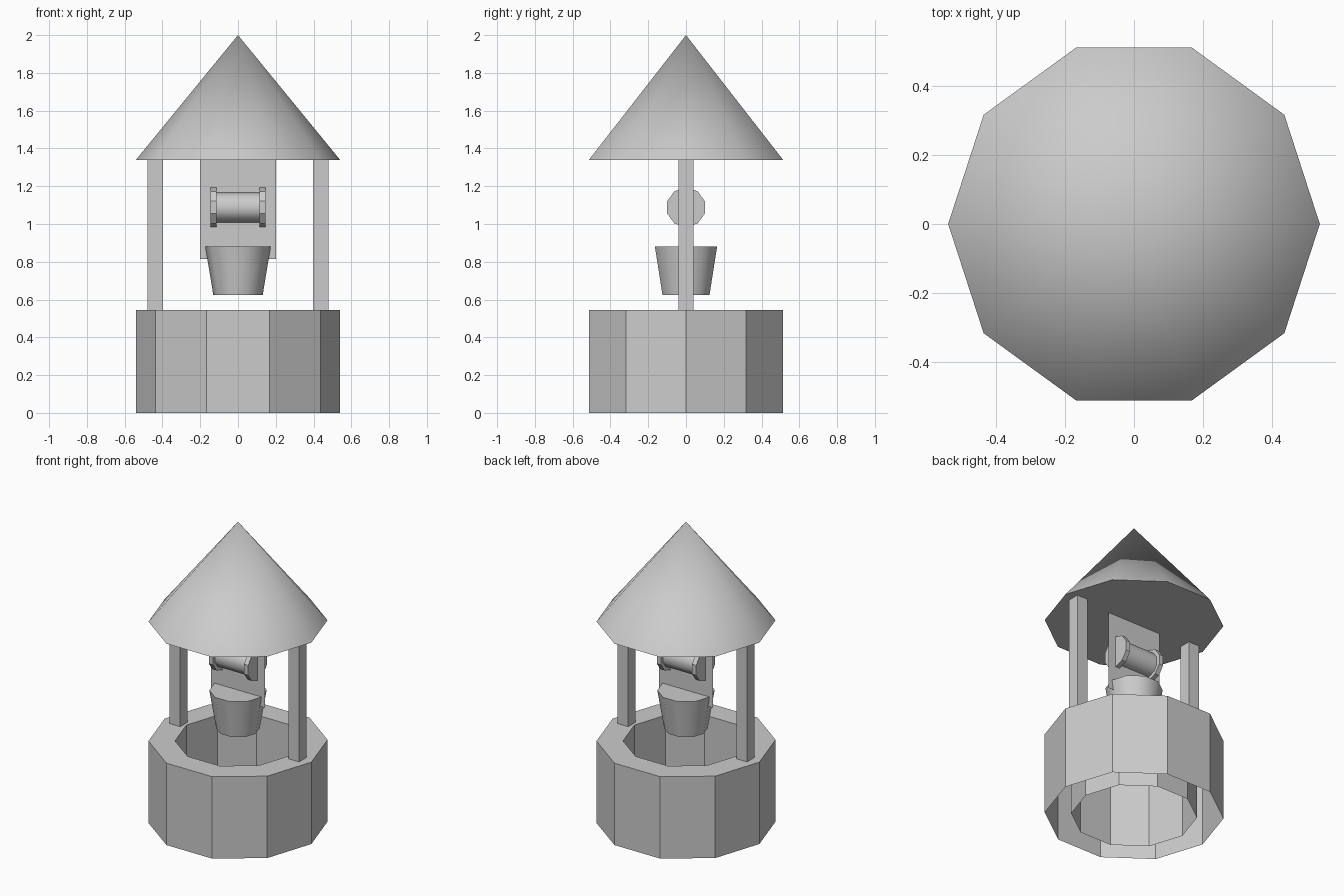
import bpy, bmesh, math
from mathutils import Matrix

if "Cube" in bpy.data.objects:
    bpy.data.objects.remove(bpy.data.objects["Cube"])

SIDES = 10


def finish(name, bm, smooth_angle=None):
    bmesh.ops.recalc_face_normals(bm, faces=bm.faces)
    mesh = bpy.data.meshes.new(name)
    bm.to_mesh(mesh)
    bm.free()
    ob = bpy.data.objects.new(name, mesh)
    bpy.context.collection.objects.link(ob)
    if smooth_angle:
        bpy.ops.object.select_all(action='DESELECT')
        ob.select_set(True)
        bpy.context.view_layer.objects.active = ob
        bpy.ops.object.shade_smooth_by_angle(angle=math.radians(smooth_angle))
    return ob


def lathe(name, profile, caps=False, matrix=Matrix(), smooth_angle=None):
    """Turn (radius, z) points round z; radius 0 makes a single tip vertex."""
    bm = bmesh.new()
    rings = []
    for r, z in profile:
        n = SIDES if r > 0 else 1
        ring = [bm.verts.new((r * math.cos(math.tau * i / SIDES),
                              r * math.sin(math.tau * i / SIDES), z)) for i in range(n)]
        rings.append(ring)
    for a, b in zip(rings, rings[1:]):
        for i in range(SIDES):
            j = (i + 1) % SIDES
            if len(b) == 1:
                bm.faces.new((a[i], a[j], b[0]))
            else:
                bm.faces.new((a[i], a[j], b[j], b[i]))
    if caps:
        for ring in (rings[0], rings[-1]):
            if len(ring) > 1:
                bm.faces.new(ring)
    bmesh.ops.transform(bm, matrix=matrix, verts=bm.verts)
    return finish(name, bm, smooth_angle)


# Stone ring, open underneath
lathe("well_wall", [(0.54, 0), (0.54, 0.545), (0.38, 0.545), (0.38, 0)])

# Conical roof with flat underside
lathe("roof", [(0.54, 1.34), (0, 2.0)], caps=True, smooth_angle=40)

# Two square posts
for side, sx in (("left", -1), ("right", 1)):
    bm = bmesh.new()
    bmesh.ops.create_cube(bm, size=1, matrix=Matrix.Translation((sx * 0.438, 0, 0.9425))
                          @ Matrix.Diagonal((0.08, 0.08, 0.795, 1)))
    finish(side + "_post", bm)

# Winch drum and its end flanges, lying along x
lying = Matrix.Translation((0, 0, 1.088)) @ Matrix.Rotation(math.pi / 2, 4, 'Y')
lathe("winch_drum", [(0.08, -0.115), (0.08, 0.115)], matrix=lying, smooth_angle=40)
for side, sx in (("left", -1), ("right", 1)):
    lathe(side + "_flange", [(0.105, sx * 0.115), (0.105, sx * 0.145)],
          caps=True, matrix=lying)

# Bucket
lathe("bucket", [(0.131, 0.625), (0.173, 0.88)], caps=True, smooth_angle=40)

# Thin rope panel hanging from the roof
bm = bmesh.new()
bm.faces.new([bm.verts.new((x, 0, z)) for x, z in
              ((-0.2, 0.815), (0.2, 0.815), (0.2, 1.34), (-0.2, 1.34))])
finish("rope_panel", bm)
